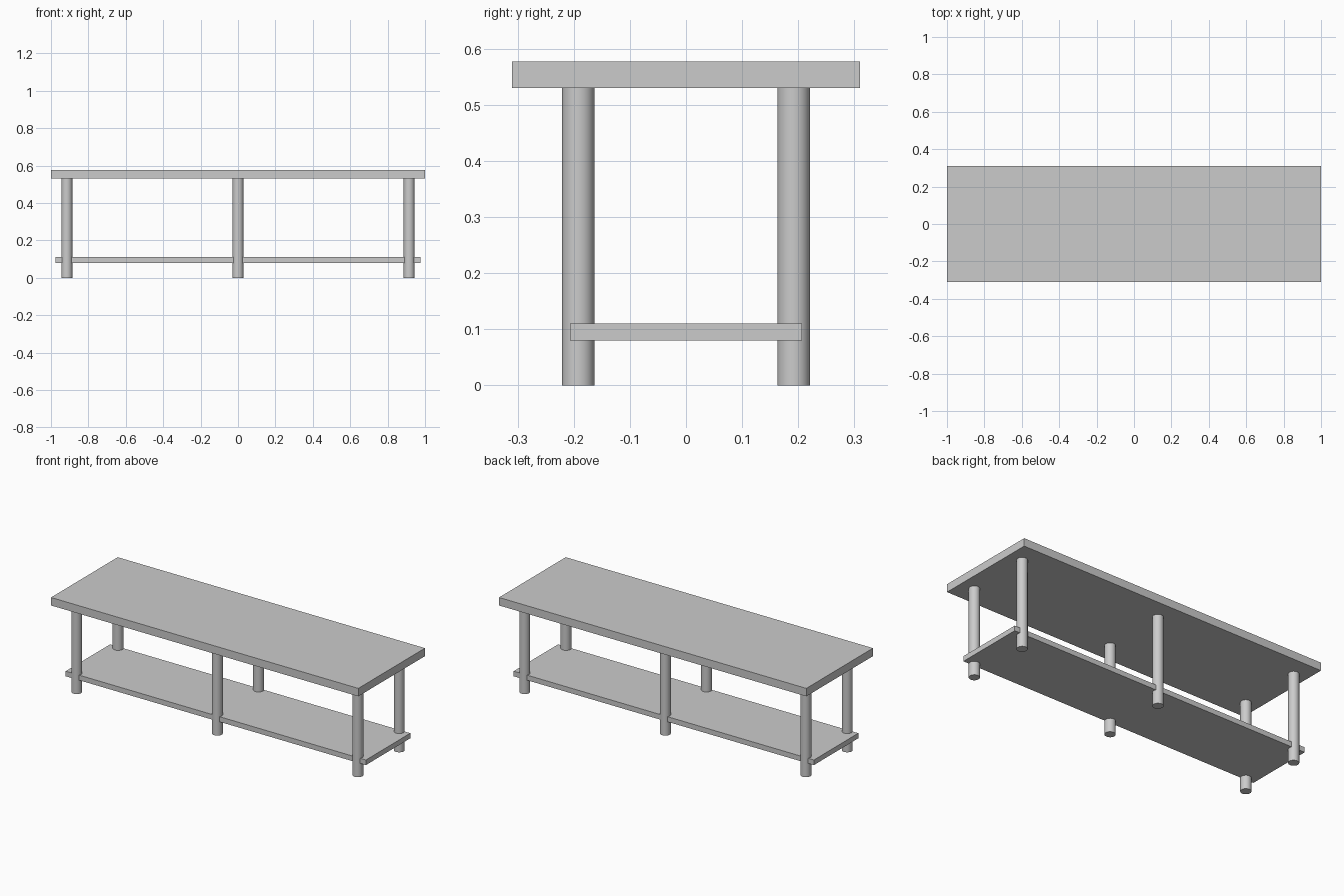
import bpy

cube = bpy.data.objects.get("Cube")
if cube:
    bpy.data.objects.remove(cube, do_unlink=True)

GREY = (0.6, 0.6, 0.6, 1.0)
grey = bpy.data.materials.new("plain_grey")
grey.use_nodes = True
grey.diffuse_color = GREY
grey.node_tree.nodes["Principled BSDF"].inputs["Base Color"].default_value = GREY


def board(name, length, depth, bottom, top):
    """Flat rectangular board centred on the vertical axis."""
    bpy.ops.mesh.primitive_cube_add(size=1, location=(0, 0, (bottom + top) / 2))
    obj = bpy.context.object
    obj.name = name
    obj.scale = (length, depth, top - bottom)
    bpy.ops.object.transform_apply(location=False, rotation=False, scale=True)
    obj.data.materials.append(grey)


def leg(name, x, y, height):
    """Round leg standing on the floor."""
    bpy.ops.mesh.primitive_cylinder_add(
        vertices=48, radius=0.029, depth=height, location=(x, y, height / 2))
    obj = bpy.context.object
    obj.name = name
    obj.data.materials.append(grey)
    bpy.ops.object.shade_smooth_by_angle()


# Top and lower shelf
board("table_top", 2.0, 0.62, 0.53, 0.577)
board("lower_shelf", 1.954, 0.413, 0.08, 0.11)

# Three pairs of legs, passing through the shelf edges
for side, x in (("right", -0.915), ("middle", 0), ("left", 0.915)):
    for end, y in (("front", -0.192), ("back", 0.192)):
        leg(f"{end}_{side}_leg", x, y, 0.53)
